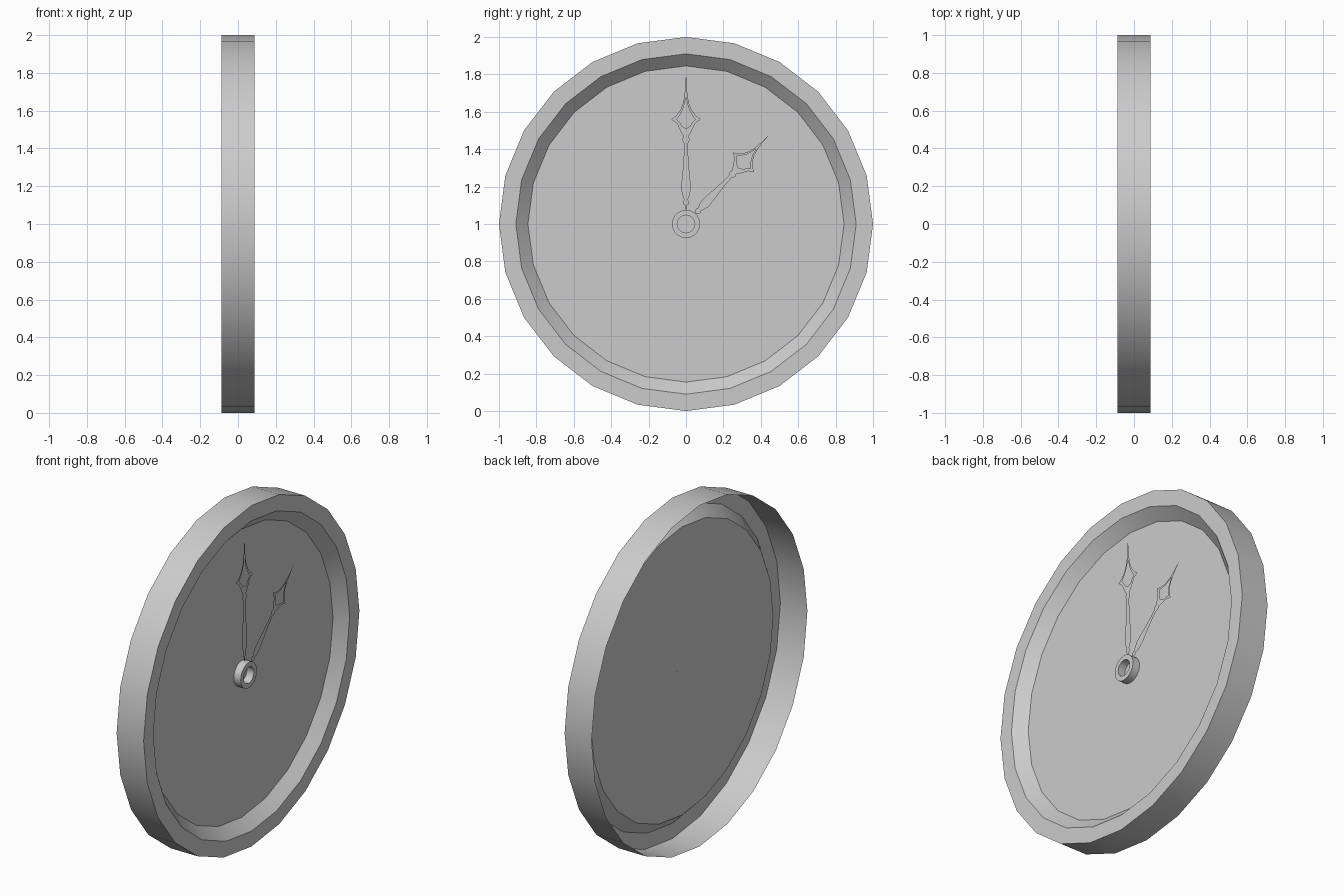
import bpy, bmesh
from math import sin, cos, pi, radians

if "Cube" in bpy.data.objects:
    bpy.data.objects.remove(bpy.data.objects["Cube"])

CENTRE_Z = 1.0
DIAL_X = 0.025


def make_object(name, bm, smooth=True):
    bmesh.ops.remove_doubles(bm, verts=bm.verts, dist=1e-5)
    bmesh.ops.dissolve_degenerate(bm, edges=bm.edges, dist=1e-5)
    me = bpy.data.meshes.new(name)
    bm.to_mesh(me)
    bm.free()
    if smooth:
        me.polygons.foreach_set("use_smooth", [True] * len(me.polygons))
        me.set_sharp_from_angle(angle=radians(30))
    ob = bpy.data.objects.new(name, me)
    ob.location.z = CENTRE_Z
    bpy.context.collection.objects.link(ob)
    return ob


def lathe(name, profile, sides, cap=False):
    """Turn a (radius, x) profile around the x axis, optionally closing its last ring."""
    bm = bmesh.new()
    rings = [[bm.verts.new((x, r * sin(2 * pi * k / sides), r * cos(2 * pi * k / sides)))
              for k in range(sides)] for r, x in profile]
    for a, b in zip(rings, rings[1:]):
        for k in range(sides):
            n = (k + 1) % sides
            bm.faces.new((a[k], b[k], b[n], a[n]))
    if cap:
        bm.faces.new(rings[-1][::-1])
    return make_object(name, bm)


# Hand shape: distance from pivot, outer half width, half width of the opening
HAND = [
    (0.078, 0.003, 0), (0.100, 0.004, 0), (0.106, 0.013, 0), (0.120, 0.016, 0),
    (0.130, 0.009, 0), (0.150, 0.018, 0), (0.185, 0.025, 0), (0.230, 0.023, 0),
    (0.300, 0.016, 0), (0.380, 0.011, 0), (0.432, 0.010, 0), (0.440, 0.017, 0),
    (0.455, 0.019, 0), (0.470, 0.014, 0), (0.490, 0.026, 0), (0.510, 0.036, 0),
    (0.525, 0.042, 0.024), (0.540, 0.052, 0.031), (0.560, 0.078, 0.050),
    (0.580, 0.052, 0.034), (0.610, 0.030, 0.018), (0.640, 0.018, 0.008),
    (0.680, 0.009, 0), (0.730, 0.004, 0), (0.800, 0.0005, 0),
]


def clock_hand(name, x, angle, scale):
    """Flat symmetrical hand with an open diamond."""
    bm = bmesh.new()
    for (t0, o0, i0), (t1, o1, i1) in zip(HAND, HAND[1:]):
        for side in (1, -1):
            corners = [(i0, t0), (o0, t0), (o1, t1), (i1, t1)][::side]
            bm.faces.new([bm.verts.new((x, side * w, t * scale)) for w, t in corners])
    ob = make_object(name, bm, smooth=False)
    ob.rotation_euler.x = -angle
    return ob


# Case: outer wall, flat front rim and sloping inner bezel, open at the back
lathe("case", [(1, -0.0875), (1, 0.0875), (0.91, 0.0875), (0.845, DIAL_X)], 24)

# Dial: flat face inside the bezel
lathe("dial", [(0.845, DIAL_X), (0.047, DIAL_X)], 24)

# Hub: raised collar with a blind centre hole
lathe("hub", [(0.075, DIAL_X), (0.075, 0.07), (0.047, 0.07), (0.047, DIAL_X)], 32, cap=True)

# Hands at one o'clock
clock_hand("minute_hand", 0.042, 0, 1.0)
clock_hand("hour_hand", 0.052, radians(43), 0.805)
